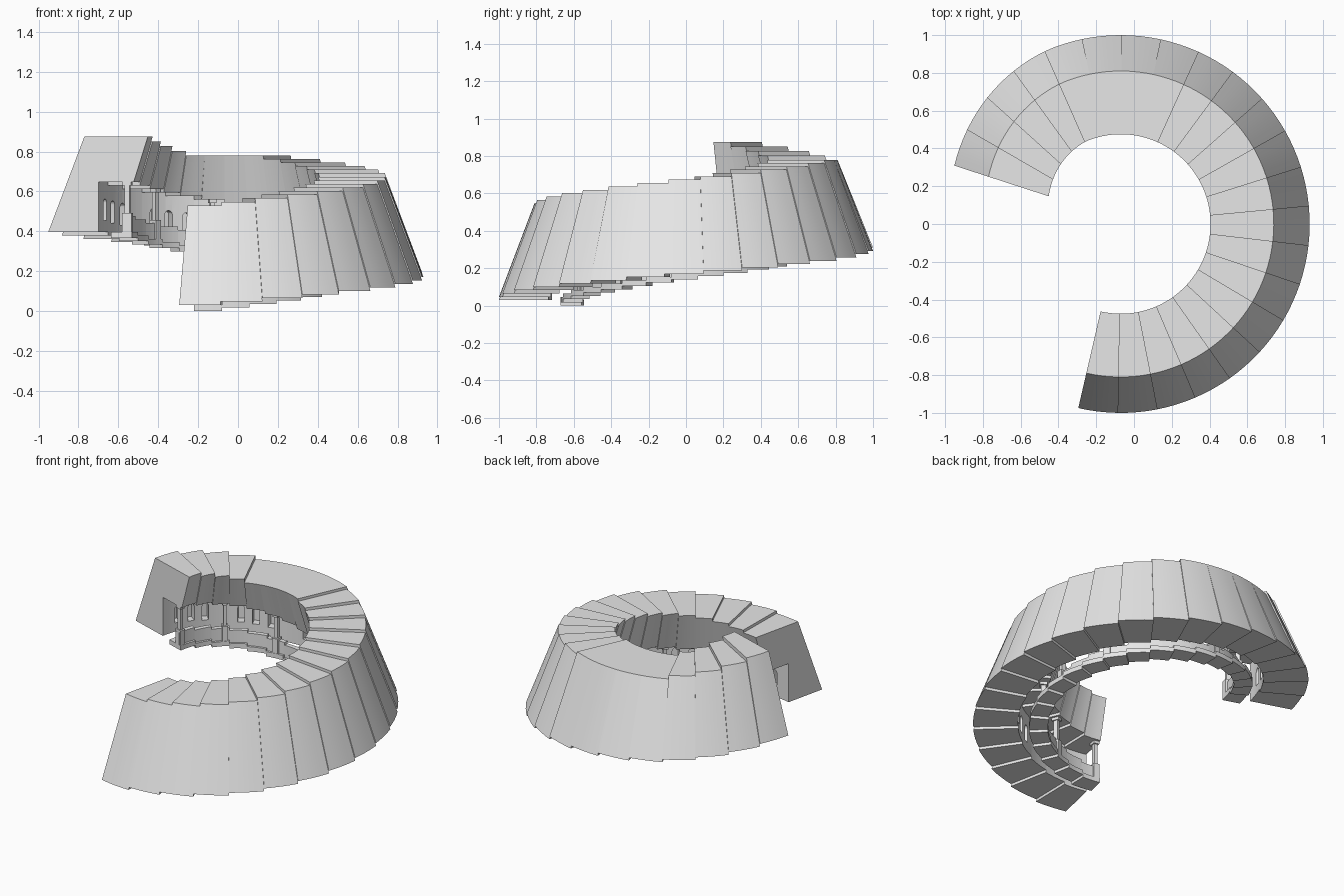
import bpy, bmesh, math

if "Cube" in bpy.data.objects:
    bpy.data.objects.remove(bpy.data.objects["Cube"])

N = 22                      # stair segments around the spiral
A0, A1 = -103.0, 162.0      # start and end angle in degrees
STEP = (A1 - A0) / N
RISE = 0.0175

stone = bpy.data.materials.new("pale_stone")
stone.diffuse_color = (0.8, 0.8, 0.8, 1)
stone.use_nodes = True
stone.node_tree.nodes["Principled BSDF"].inputs["Base Color"].default_value = stone.diffuse_color


def place(r, a, z):
    """Point on the spiral; the last part is shifted slightly inwards."""
    shift = 0.07 * min(max((a - 112) / 50, 0), 1)
    t = math.radians(a)
    return (-0.07 + shift + r * math.cos(t), r * math.sin(t), z)


def base(i):
    return 0.03 + RISE * i


def top(i):
    if i < 14:
        return 0.53 + 0.0179 * i
    return 0.78 + max(0, i - 17) * 0.0238


def sweep(bm, profile, a, b, n=4):
    """Closed wedge: an (r, z) profile swept from angle a to angle b."""
    rings = [[bm.verts.new(place(r, a + (b - a) * k / n, z)) for r, z in profile]
             for k in range(n + 1)]
    m = len(profile)
    faces = [bm.faces.new(rings[0]), bm.faces.new(rings[-1][::-1])]
    for p, q in zip(rings, rings[1:]):
        for j in range(m):
            faces.append(bm.faces.new((p[j], q[j], q[(j + 1) % m], p[(j + 1) % m])))
    bmesh.ops.recalc_face_normals(bm, faces=faces)


def make(name, bm):
    me = bpy.data.meshes.new(name)
    bm.to_mesh(me)
    bm.free()
    ob = bpy.data.objects.new(name, me)
    bpy.context.collection.objects.link(ob)
    me.materials.append(stone)
    return ob


def smooth(ob):
    bpy.ops.object.select_all(action='DESELECT')
    ob.select_set(True)
    bpy.context.view_layer.objects.active = ob
    bpy.ops.object.shade_smooth_by_angle(angle=math.radians(20))


# arched window cutters, three to each bay
BAY = (A1 - A0) / 8
bm = bmesh.new()
for bay in range(8):
    for k in (-1, 0, 1):
        a = A0 + BAY * (bay + 0.5) + k * 7.5
        z0 = base((a - A0) / STEP - 0.5) + 0.06
        w = 1.7
        outline = [(-w, z0), (w, z0)]
        for s in range(9):
            t = math.pi * s / 8
            outline.append((w * math.cos(t), z0 + 0.088 + 0.022 * math.sin(t)))
        inner = [bm.verts.new(place(0.70, a + d, z)) for d, z in outline]
        outer = [bm.verts.new(place(0.79, a + d, z)) for d, z in outline]
        faces = [bm.faces.new(inner), bm.faces.new(outer[::-1])]
        for j in range(len(outline)):
            j2 = (j + 1) % len(outline)
            faces.append(bm.faces.new((inner[j], outer[j], outer[j2], inner[j2])))
        bmesh.ops.recalc_face_normals(bm, faces=faces)
cutter = make("window_cutter", bm)
cutter.hide_render = True

# wall segments with tread on top and gallery hollow below, windows cut in
joined = bmesh.new()
for i in range(N):
    b, t = base(i), top(i)
    bm = bmesh.new()
    sweep(bm, [(1.0, b), (0.81, t), (0.475, t), (0.55, b + 0.25),
               (0.735, b + 0.25), (0.735, b)], A0 + STEP * i, A0 + STEP * (i + 1))
    seg = make("wall_segment", bm)
    mod = seg.modifiers.new("windows", 'BOOLEAN')
    mod.operation = 'DIFFERENCE'
    mod.solver = 'EXACT'
    mod.object = cutter
    bpy.context.view_layer.update()
    ev = seg.evaluated_get(bpy.context.evaluated_depsgraph_get())
    me = bpy.data.meshes.new_from_object(ev)
    joined.from_mesh(me)
    bpy.data.objects.remove(seg)
bpy.data.objects.remove(cutter)
for f in joined.faces:
    f.material_index = 0
smooth(make("spiral_wall", joined))

# gallery parapet: stepped sill with an upright and a small lip
bm = bmesh.new()
for i in range(N):
    b = base(i)
    sweep(bm, [(0.56, b - 0.03), (0.67, b - 0.03), (0.67, b), (0.605, b),
               (0.605, b + 0.08), (0.575, b + 0.08), (0.575, b), (0.56, b)],
          A0 + STEP * i, A0 + STEP * (i + 1))
smooth(make("gallery_parapet", bm))

# columns between the bays, each with a foot block and a capital
bm = bmesh.new()
for k in range(9):
    a = min(max(A0 + BAY * k, A0 + 2), A1 - 2)
    i = min(int((a - A0) / STEP), N - 1)
    b = base(i)
    for half, r0, r1, z0, z1 in ((1.9, 0.562, 0.612, b, b + 0.095),
                                 (1.1, 0.573, 0.601, b + 0.09, b + 0.24),
                                 (1.8, 0.564, 0.610, b + 0.232, b + 0.252)):
        sweep(bm, [(r0, z0), (r1, z0), (r1, z1), (r0, z1)], a - half, a + half, 1)
make("gallery_columns", bm)
